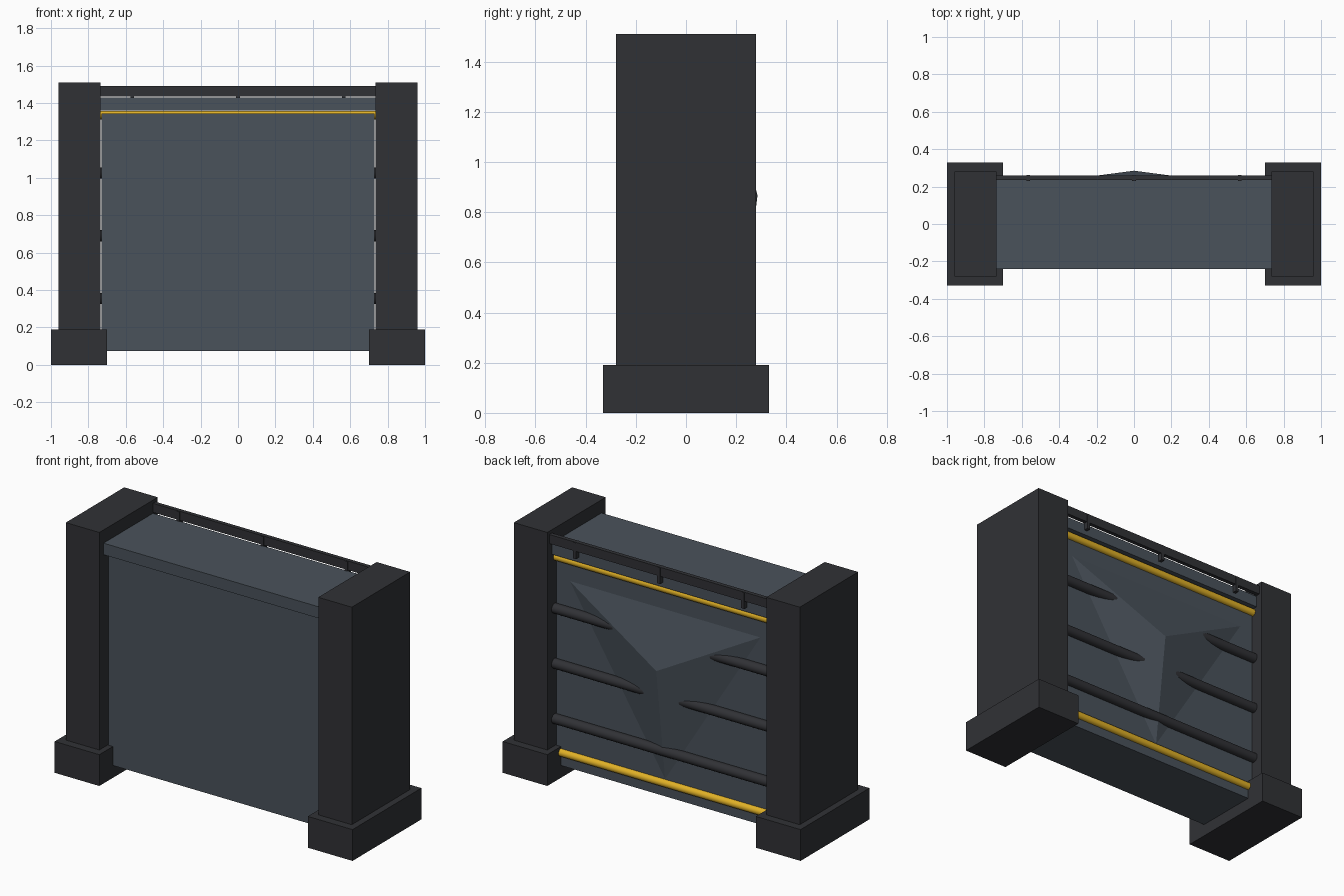
import bpy, bmesh, math

if "Cube" in bpy.data.objects:
    bpy.data.objects.remove(bpy.data.objects["Cube"])


def material(name, color):
    m = bpy.data.materials.new(name)
    m.diffuse_color = (*color, 1)
    m.use_nodes = True
    m.node_tree.nodes["Principled BSDF"].inputs["Base Color"].default_value = m.diffuse_color
    return m


DARK = material("dark_metal", (0.03, 0.031, 0.036))
BLUE = material("blue_grey_metal", (0.068, 0.085, 0.105))
YELLOW = material("yellow_trim", (0.75, 0.44, 0.02))


def finish(name, bm, mat):
    bmesh.ops.recalc_face_normals(bm, faces=bm.faces)
    mesh = bpy.data.meshes.new(name)
    bm.to_mesh(mesh)
    bm.free()
    mesh.materials.append(mat)
    ob = bpy.data.objects.new(name, mesh)
    bpy.context.collection.objects.link(ob)
    return ob


def box(name, xs, ys, zs, mat):
    bm = bmesh.new()
    bmesh.ops.create_cube(bm, size=1)
    for v in bm.verts:
        for i, (a, b) in enumerate((xs, ys, zs)):
            v.co[i] = (a + b) / 2 + v.co[i] * (b - a)
    return finish(name, bm, mat)


def rod(name, y, z, radius, mat, half=0.74):
    bpy.ops.mesh.primitive_cylinder_add(vertices=16, radius=radius, depth=2 * half,
                                        location=(0, y, z), rotation=(0, math.pi / 2, 0))
    ob = bpy.context.object
    ob.name = name
    ob.data.materials.append(mat)
    bpy.ops.object.shade_smooth_by_angle(angle=math.radians(40))
    return ob


# Side posts and feet
for side, s in (("left", -1), ("right", 1)):
    box(f"{side}_post", sorted((s * 0.735, s * 0.96)), (-0.28, 0.28), (0.0, 1.51), DARK)
    box(f"{side}_foot", sorted((s * 0.70, s * 1.0)), (-0.33, 0.33), (0.0, 0.19), DARK)

# Main wall panel and top beam, with a narrow gap between them
box("wall_panel", (-0.73, 0.73), (-0.20, 0.20), (0.075, 1.345), BLUE)
box("top_beam", (-0.738, 0.738), (-0.24, 0.235), (1.36, 1.43), BLUE)

# Thin rail along the back of the top, held by brackets
box("top_rail", (-0.738, 0.738), (0.235, 0.26), (1.435, 1.49), DARK)
for i, x in enumerate((-0.565, 0, 0.565)):
    box(f"rail_bracket_{i + 1}", (x - 0.01, x + 0.01), (0.23, 0.263), (1.39, 1.488), DARK)

# Yellow trim and dark bars across the back
rod("upper_trim", 0.20, 1.335, 0.023, YELLOW)
rod("lower_trim", 0.20, 0.155, 0.023, YELLOW)
for name, z in (("upper", 1.025), ("middle", 0.69), ("lower", 0.355)):
    rod(f"{name}_back_bar", 0.21, z, 0.03, DARK)

# Shallow three-sided pyramid on the back, pointing down
bm = bmesh.new()
base = [bm.verts.new(p) for p in ((-0.64, 0.20, 1.21), (0.64, 0.20, 1.21), (0, 0.20, 0.18))]
apex = bm.verts.new((0, 0.285, 0.867))
bm.faces.new(base)
for i in range(3):
    bm.faces.new((base[i], base[(i + 1) % 3], apex))
finish("back_pyramid", bm, BLUE)
